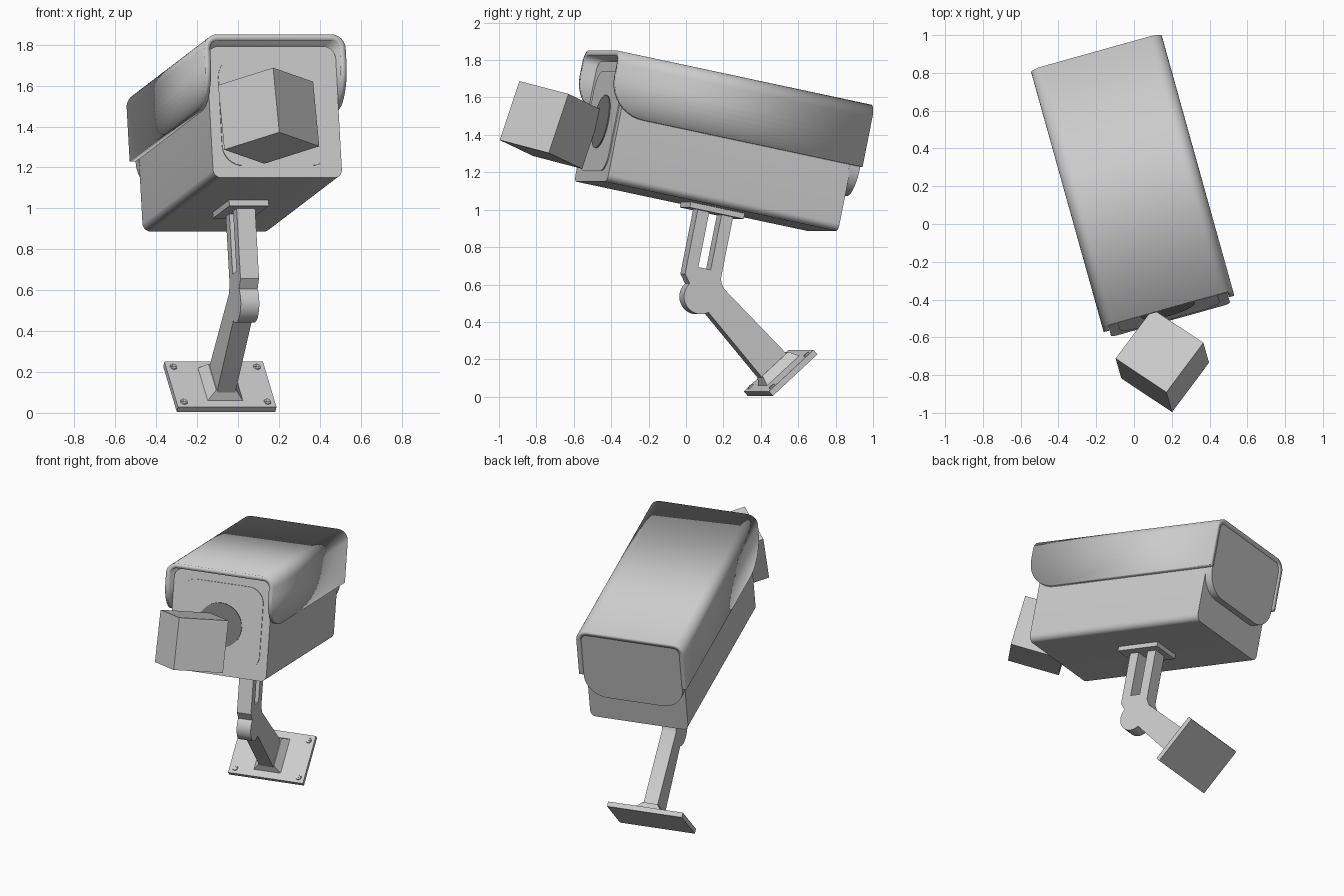
import bpy, bmesh
from math import radians, sin, cos, pi, sqrt
from mathutils import Matrix, Vector

if "Cube" in bpy.data.objects:
    bpy.data.objects.remove(bpy.data.objects["Cube"])

# Frame of the tilted camera: origin at the bottom front middle of the body
CAM = (Matrix.Translation((0.195, -0.51, 1.15))
       @ Matrix.Rotation(radians(15.6), 4, 'Z') @ Matrix.Rotation(radians(-11.6), 4, 'X'))
# Frame of the wall plate: origin at the middle of its outer face
WALL = CAM @ Matrix.Translation((0, 1.226, -0.78)) @ Matrix.Rotation(radians(53.5), 4, 'X')


def finish(name, bm, frame, smooth=True):
    bmesh.ops.recalc_face_normals(bm, faces=bm.faces)
    mesh = bpy.data.meshes.new(name)
    bm.to_mesh(mesh)
    bm.free()
    ob = bpy.data.objects.new(name, mesh)
    bpy.context.collection.objects.link(ob)
    ob.matrix_world = frame
    if smooth:
        bpy.ops.object.select_all(action='DESELECT')
        ob.select_set(True)
        bpy.context.view_layer.objects.active = ob
        bpy.ops.object.shade_smooth_by_angle(angle=radians(35))
    return ob


def prism(name, pts, lo, hi, axis='Y', frame=CAM):
    """Extrude a 2D outline along X (outline in YZ) or Y (outline in XZ)."""
    put = (lambda a, b, d: (d, a, b)) if axis == 'X' else (lambda a, b, d: (a, d, b))
    bm = bmesh.new()
    face = bm.faces.new([bm.verts.new(put(a, b, lo)) for a, b in pts])
    ext = bmesh.ops.extrude_face_region(bm, geom=[face])
    move = Vector(put(0, 0, hi - lo))
    bmesh.ops.translate(bm, vec=move, verts=[v for v in ext['geom'] if isinstance(v, bmesh.types.BMVert)])
    return finish(name, bm, frame)


def box(name, lo, hi, frame=CAM):
    lo, hi = Vector(lo), Vector(hi)
    bm = bmesh.new()
    bmesh.ops.create_cube(bm, size=1, matrix=Matrix.Translation((lo + hi) / 2)
                          @ Matrix.Diagonal((*(hi - lo), 1)))
    return finish(name, bm, frame, False)


def arc(cx, cy, r, a0, a1, n=8):
    return [(cx + r * cos(radians(a0 + (a1 - a0) * i / n)),
             cy + r * sin(radians(a0 + (a1 - a0) * i / n))) for i in range(n + 1)]


def rounded(hw, z0, z1, r_low, r_top):
    return (arc(hw - r_low, z0 + r_low, r_low, -90, 0) + arc(hw - r_top, z1 - r_top, r_top, 0, 90)
            + arc(r_top - hw, z1 - r_top, r_top, 90, 180) + arc(r_low - hw, z0 + r_low, r_low, 180, 270))


# Housing, front panel, rear cap
prism('housing', rounded(0.327, 0, 0.655, 0.04, 0.06), 0, 1.31)
prism('front_panel', rounded(0.275, 0.06, 0.6, 0.1, 0.1), -0.006, 0.01)
prism('rear_cap', rounded(0.33, 0.2, 0.675, 0.15, 0.06), 1.3, 1.36)

# Lens disc
lens = prism('lens', arc(0, 0.327, 0.145, 0, 348.75, 31), -0.012, 0.0)
glass = bpy.data.materials.new('lens_dark')
glass.diffuse_color = (0.2, 0.2, 0.2, 1)
glass.use_nodes = True
glass.node_tree.nodes["Principled BSDF"].inputs["Base Color"].default_value = glass.diffuse_color
lens.data.materials.append(glass)

# Sun hood: open-bottomed shell with rounded lower front corners
HW, TOP, LOW, R, FRONT, BACK = 0.359, 0.70, 0.36, 0.2, -0.075, 1.365
side = [(HW, LOW + R * (1 - cos(i / 10 * pi / 2))) for i in range(11)]
right = side + arc(HW - 0.07, TOP - 0.07, 0.07, 0, 90)
section = right + [(-x, z) for x, z in reversed(right)]
bm = bmesh.new()
rows = []
for x, z in section:
    drop = max(0, LOW + R - z)
    y = FRONT + R - sqrt(max(0, R * R - drop * drop))
    rows.append((bm.verts.new((x, y, z)), bm.verts.new((x, BACK, z))))
for (a, b), (c, d) in zip(rows, rows[1:]):
    bm.faces.new((a, b, d, c))
bmesh.ops.recalc_face_normals(bm, faces=bm.faces)
top_face = max(bm.faces, key=lambda f: f.calc_center_median().z)
top_face.normal_update()
flip = top_face.normal.z < 0
hood = finish('sun_hood', bm, CAM)
if flip:
    hood.data.flip_normals()
solid = hood.modifiers.new('thickness', 'SOLIDIFY')
solid.thickness = 0.03
solid.offset = -1
solid.use_even_offset = True
if max(hood.data.polygons, key=lambda p: p.center.z).normal.z < 0:
    solid.offset = 1

# Bracket: top plate, forked arm with knuckle
box('bracket_top_plate', (-0.1, 0.54, -0.03), (0.1, 0.845, 0.002))
arm = ([(0.60, -0.02), (0.60, -0.38)] + arc(0.711, -0.482, 0.094, 143, 308, 14)
       + [(1.134, -0.84), (1.245, -0.69), (0.824, -0.413), (0.80, -0.37), (0.80, -0.02),
          (0.735, -0.02), (0.735, -0.33), (0.665, -0.33), (0.665, -0.02)])
prism('bracket_arm', arm, -0.047, 0.047, 'X')

# Wall plate with tapered foot
box('wall_plate', (-0.25, -0.166, -0.032), (0.25, 0.166, 0), WALL)
bm = bmesh.new()
bmesh.ops.create_cube(bm, size=1, matrix=Matrix.Translation((0, 0, 0.024)) @ Matrix.Diagonal((0.18, 0.24, 0.05, 1)))
for v in bm.verts:
    if v.co.z > 0.03:
        v.co.x *= 0.56
        v.co.y *= 0.8
finish('arm_foot', bm, WALL, False)

# Cross-head screws in the wall plate corners
for i, (sx, sy) in enumerate([(-1, -1), (1, -1), (-1, 1), (1, 1)]):
    at = WALL @ Matrix.Translation((sx * 0.212, sy * 0.128, 0))
    bm = bmesh.new()
    bmesh.ops.create_cone(bm, cap_ends=True, segments=16, radius1=0.02, radius2=0.017, depth=0.012)
    for size in ((0.024, 0.006, 0.016, 1), (0.006, 0.024, 0.016, 1)):
        bmesh.ops.create_cube(bm, size=1, matrix=Matrix.Diagonal(size))
    finish(f'screw_{i + 1}', bm, at)

# Loose cube in front of the lens
up = Vector((-0.09, 0.315, 0.945)).normalized()
ax = Vector((0.587, 0.783, -0.211))
ax = (ax - up * ax.dot(up)).normalized()
turn = Matrix((ax, up.cross(ax), up)).transposed().to_4x4()
box('front_cube', (-0.167,) * 3, (0.167,) * 3, Matrix.Translation((0.15, -0.723, 1.453)) @ turn)
